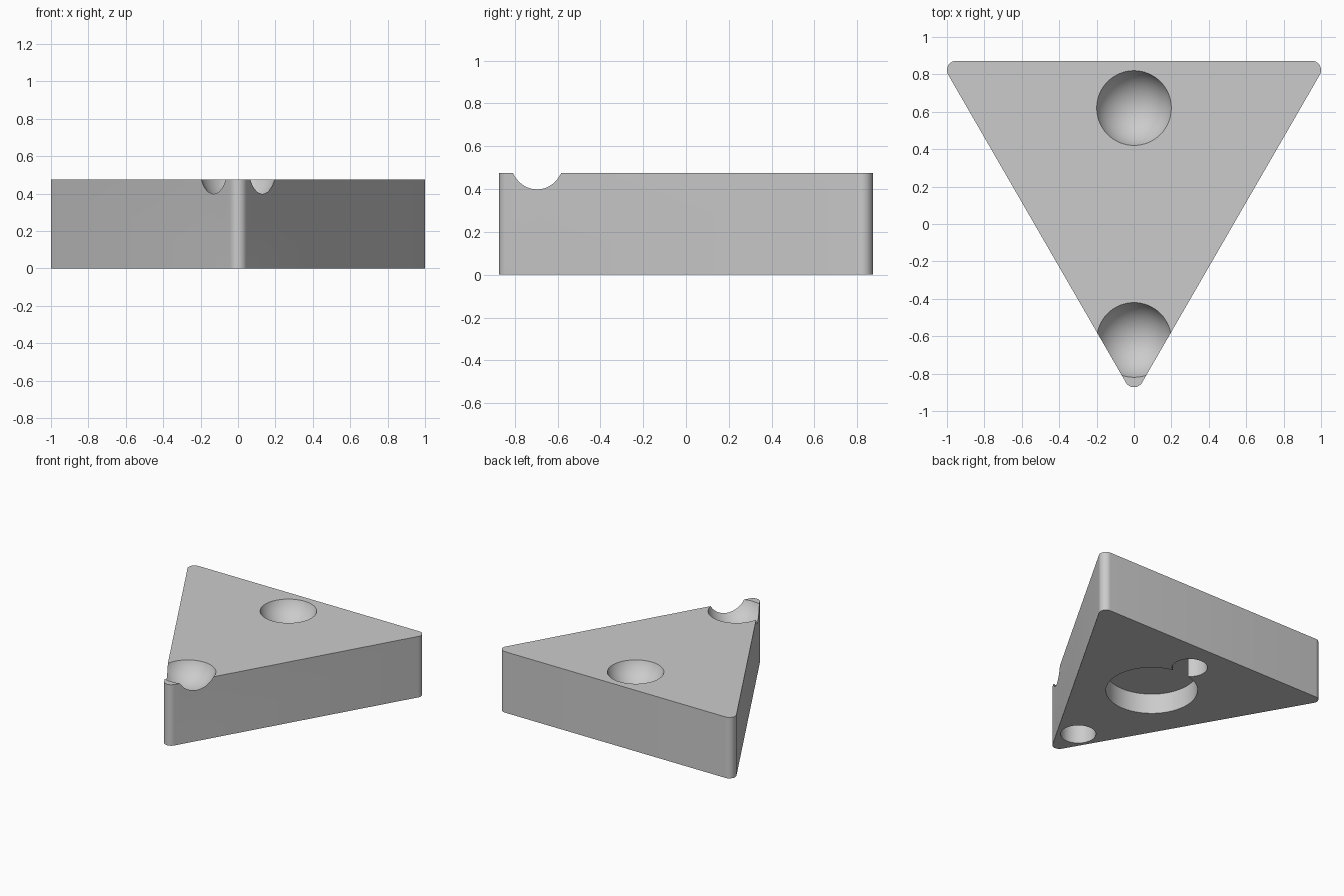
import bpy
import bmesh
from math import sin, cos, pi, radians, sqrt
from mathutils import Vector

default = bpy.data.objects.get("Cube")
if default:
    bpy.data.objects.remove(default, do_unlink=True)

HEIGHT = 0.475
CORNER = 0.05
HALF_Y = 0.8727

grey = bpy.data.materials.new("light_grey")
grey.use_nodes = True
colour = (0.6, 0.6, 0.6, 1)
grey.diffuse_color = colour
grey.node_tree.nodes["Principled BSDF"].inputs["Base Color"].default_value = colour


def make_object(name, bm):
    bmesh.ops.recalc_face_normals(bm, faces=bm.faces[:])
    mesh = bpy.data.meshes.new(name)
    bm.to_mesh(mesh)
    bm.free()
    mesh.materials.append(grey)
    obj = bpy.data.objects.new(name, mesh)
    bpy.context.collection.objects.link(obj)
    return obj


# Rounded triangular block, pointing to the front
def triangle_block(steps=12):
    bm = bmesh.new()
    x, back = 1 - CORNER, HALF_Y - CORNER
    corners = [((x, back), -30), ((-x, back), 90), ((0, -back), 210)]
    verts = []
    for (cx, cy), start in corners:
        for i in range(steps + 1):
            a = radians(start + 120 * i / steps)
            verts.append(bm.verts.new((cx + CORNER * cos(a), cy + CORNER * sin(a), 0)))
    base = bm.faces.new(verts)
    top = bmesh.ops.extrude_face_region(bm, geom=[base])["geom"]
    moved = [v for v in top if isinstance(v, bmesh.types.BMVert)]
    bmesh.ops.translate(bm, verts=moved, vec=(0, 0, HEIGHT))
    return make_object("triangle_block", bm)


# Round pocket rising from the underside
def pocket_cutter(name, y, radius, depth):
    bm = bmesh.new()
    bmesh.ops.create_cone(bm, cap_ends=True, segments=64, radius1=radius,
                          radius2=radius, depth=depth + 0.1)
    bmesh.ops.translate(bm, verts=bm.verts[:], vec=(0, y, (depth - 0.1) / 2))
    return make_object(name, bm)


# Spherical dimple sunk into the top
def dimple_cutter(name, y, rim_radius, lift):
    bm = bmesh.new()
    bmesh.ops.create_uvsphere(bm, u_segments=64, v_segments=40,
                              radius=sqrt(rim_radius ** 2 + lift ** 2))
    bmesh.ops.translate(bm, verts=bm.verts[:], vec=Vector((0, y, HEIGHT + lift)))
    return make_object(name, bm)


block = triangle_block()
cutters = [
    dimple_cutter("back_dimple", 0.62, 0.2, 0.073),
    dimple_cutter("front_dimple", -0.62, 0.2, 0.073),
    pocket_cutter("centre_pocket", 0.195, 0.325, 0.157),
    pocket_cutter("back_pocket", 0.615, 0.125, 0.24),
    pocket_cutter("front_pocket", -0.615, 0.125, 0.24),
]

# Carve every recess, then discard the cutters
bpy.context.view_layer.objects.active = block
block.select_set(True)
for cutter in cutters:
    cutter.hide_render = True
    mod = block.modifiers.new(cutter.name, "BOOLEAN")
    mod.operation = "DIFFERENCE"
    mod.solver = "EXACT"
    mod.object = cutter
    bpy.ops.object.modifier_apply(modifier=mod.name)
    bpy.data.objects.remove(cutter, do_unlink=True)

bpy.ops.object.shade_smooth_by_angle(angle=radians(30))
